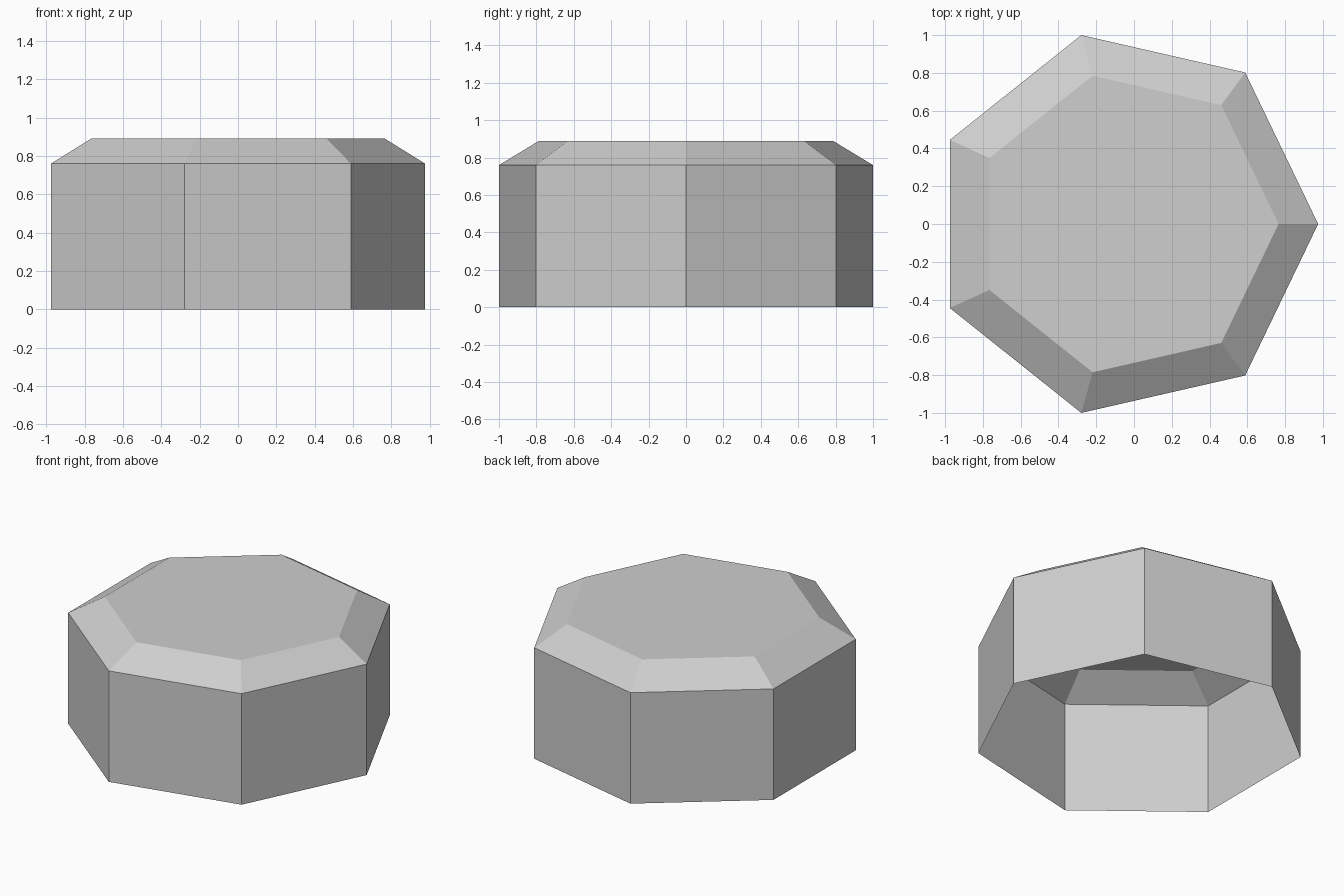
import bpy
import bmesh
from math import cos, sin, pi

cube = bpy.data.objects.get("Cube")
if cube:
    bpy.data.objects.remove(cube, do_unlink=True)

SIDES = 7
RADIUS = 1 / sin(4 * pi / SIDES)                 # widest span is 2 units
SHIFT = RADIUS * (1 - cos(pi / SIDES)) / 2       # centres the heptagon on x

# Plain grey material
grey = bpy.data.materials.new("light_grey")
grey.use_nodes = True
colour = (0.62, 0.62, 0.62, 1)
grey.diffuse_color = colour
grey.node_tree.nodes["Principled BSDF"].inputs["Base Color"].default_value = colour


def ring(bm, scale, z):
    """Add one heptagonal ring of vertices."""
    angles = [2 * pi * i / SIDES for i in range(SIDES)]
    return [bm.verts.new(((RADIUS * cos(a) - SHIFT) * scale,
                          RADIUS * sin(a) * scale, z)) for a in angles]


# Open-bottomed shell: upright walls, sloping bevel and flat top
bm = bmesh.new()
rings = [ring(bm, s, z) for s, z in ((1, 0), (1, 0.76), (0.785, 0.89))]
for low, high in zip(rings, rings[1:]):
    for i in range(SIDES):
        j = (i + 1) % SIDES
        bm.faces.new((low[i], low[j], high[j], high[i]))
bm.faces.new(rings[-1])

mesh = bpy.data.meshes.new("heptagonal_cap")
bm.to_mesh(mesh)
bm.free()
mesh.materials.append(grey)
cap = bpy.data.objects.new("heptagonal_cap", mesh)
bpy.context.collection.objects.link(cap)
